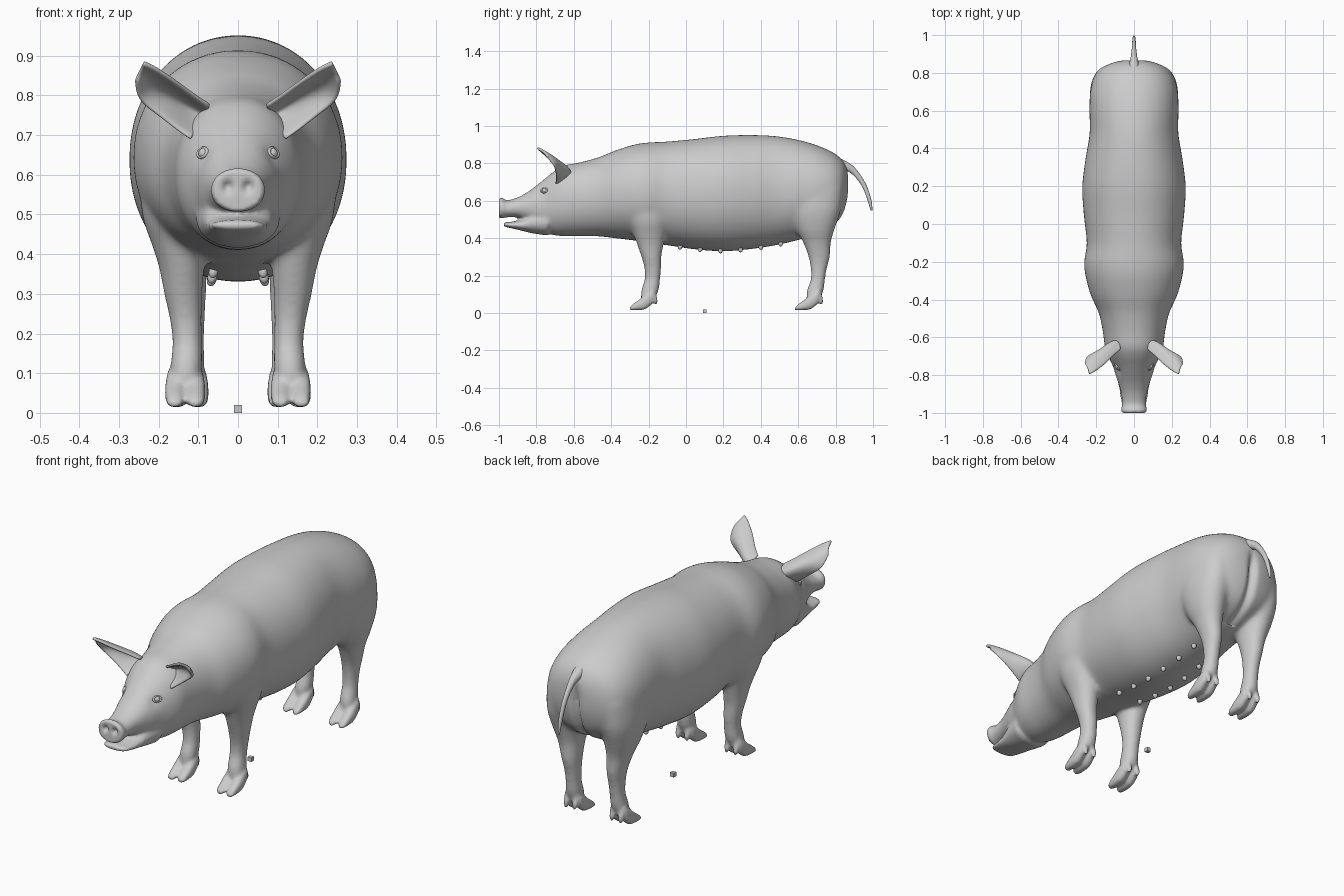
import bpy, bmesh, math
from mathutils import Vector

if "Cube" in bpy.data.objects:
    bpy.data.objects.remove(bpy.data.objects["Cube"])

X, Y, Z = Vector((1, 0, 0)), Vector((0, 1, 0)), Vector((0, 0, 1))


def spline(rows, sub=5):
    """Catmull-Rom through rows of numbers."""
    out = []
    for i in range(len(rows) - 1):
        p0, p1 = rows[max(i - 1, 0)], rows[i]
        p2, p3 = rows[i + 1], rows[min(i + 2, len(rows) - 1)]
        for k in range(sub):
            t = k / sub
            out.append([0.5 * (2 * b + (c - a) * t + (2 * a - 5 * b + 4 * c - d) * t * t
                               + (3 * b - a - 3 * c + d) * t ** 3)
                        for a, b, c, d in zip(p0, p1, p2, p3)])
    out.append(list(rows[-1]))
    return out


def loft(bm, rows, axis=None, n=32, power=2.1):
    """Skin of rounded rings; row = x, y, z, half width, half depth."""
    rows, rings = spline(rows), []
    for i, (x, y, z, ra, rb) in enumerate(rows):
        a, b = rows[max(i - 1, 0)], rows[min(i + 1, len(rows) - 1)]
        t = axis or (Vector(b[:3]) - Vector(a[:3])).normalized()
        w = t.cross(X).normalized()
        ring = []
        for k in range(n):
            c, s = math.cos(2 * math.pi * k / n), math.sin(2 * math.pi * k / n)
            c = math.copysign(abs(c) ** (2 / power), c)
            s = math.copysign(abs(s) ** (2 / power), s)
            ring.append(bm.verts.new(Vector((x, y, z)) + X * c * ra + w * s * rb))
        rings.append(ring)
    for r, q in zip(rings, rings[1:]):
        for k in range(n):
            bm.faces.new((r[k], r[(k + 1) % n], q[(k + 1) % n], q[k]))
    bm.faces.new(rings[0])
    bm.faces.new(rings[-1])


def along_y(rows, x=0, dy=0):
    return [(x, y + dy, (lo + hi) / 2, hw, (hi - lo) / 2) for y, lo, hi, hw in rows]


def finish(bm, name):
    bmesh.ops.recalc_face_normals(bm, faces=bm.faces)
    for f in bm.faces:
        f.smooth = True
    me = bpy.data.meshes.new(name)
    bm.to_mesh(me)
    bm.free()
    ob = bpy.data.objects.new(name, me)
    bpy.context.collection.objects.link(ob)
    return ob


def apply_all(ob):
    bpy.context.view_layer.objects.active = ob
    for m in list(ob.modifiers):
        bpy.ops.object.modifier_apply(modifier=m.name)


bm = bmesh.new()

# Head and trunk: y, bottom, top, half width
loft(bm, along_y([
    (-1.0, .510, .614, .062), (-.985, .506, .617, .069), (-.955, .512, .603, .063),
    (-.90, .510, .618, .067), (-.85, .49, .645, .080), (-.80, .455, .682, .097),
    (-.75, .43, .722, .113), (-.70, .415, .762, .137), (-.65, .41, .790, .155),
    (-.57, .41, .805, .165), (-.47, .41, .832, .187), (-.38, .40, .868, .228),
    (-.28, .388, .900, .256), (-.20, .375, .912, .264), (-.10, .362, .917, .250),
    (.05, .34, .931, .266), (.20, .33, .948, .274), (.35, .342, .952, .256),
    (.48, .362, .946, .235), (.60, .39, .926, .236), (.70, .42, .897, .232),
    (.78, .46, .862, .208), (.83, .51, .825, .165), (.858, .58, .78, .10),
    (.868, .64, .74, .04)]), Y, 48)

# Lower jaw
loft(bm, along_y([
    (-.975, .465, .480, .045), (-.96, .459, .486, .062), (-.92, .450, .490, .072),
    (-.87, .438, .505, .078), (-.82, .426, .54, .090), (-.74, .414, .56, .108)]), Y)

# Legs: x, y, z, half width, half depth
front_leg = [
    (.165, -.20, .62, .085, .13), (.163, -.20, .50, .079, .11), (.150, -.195, .42, .066, .086),
    (.142, -.19, .36, .056, .070), (.138, -.185, .30, .049, .054),
    (.132, -.178, .24, .041, .045), (.128, -.18, .18, .037, .041),
    (.130, -.193, .12, .039, .045), (.133, -.205, .075, .038, .035)]
hind_leg = [
    (.138, .68, .67, .090, .16), (.145, .685, .55, .088, .143), (.140, .69, .45, .073, .106),
    (.132, .70, .38, .055, .076), (.123, .712, .30, .043, .058), (.12, .71, .24, .037, .044),
    (.12, .705, .18, .034, .038), (.122, .691, .12, .037, .043), (.125, .68, .075, .037, .035)]
toe = [(-.303, .015, .026, .012), (-.288, .015, .044, .020), (-.25, .015, .072, .024),
       (-.215, .022, .10, .024), (-.18, .05, .12, .020)]

for s in (1, -1):
    for leg, dy in ((front_leg, 0), (hind_leg, .885)):
        loft(bm, [(s * r[0],) + r[1:] for r in leg], Z)
        fx = leg[-1][0]
        for side in (1, -1):
            # Cloven toes and dewclaws
            loft(bm, along_y(toe, s * (fx + side * .0265), dy), Y, 16, 2.5)
            cx = s * (fx + side * .024)
            loft(bm, [(cx, dy - .185, .12, .014, .018), (cx, dy - .172, .085, .015, .017),
                      (cx, dy - .163, .06, .012, .012), (cx, dy - .162, .046, .006, .006)], Z, 12)

pig = finish(bm, "body")
m = pig.modifiers.new("fuse", 'REMESH')
m.mode, m.voxel_size, m.use_smooth_shade = 'VOXEL', .008, True
apply_all(pig)

# Soften the joins of the trunk more than the face and feet
def clamp(v):
    return max(0.0, min(1.0, v))


group = pig.vertex_groups.new(name="soft")
for v in pig.data.vertices:
    w = clamp((v.co.z - .15) / .15) * clamp((v.co.y + .85) / .2)
    if w > 0:
        group.add([v.index], w, 'REPLACE')
for its, grp in ((30, "soft"), (3, "")):
    m = pig.modifiers.new("smooth", 'SMOOTH')
    m.factor, m.iterations, m.vertex_group = .5, its, grp
apply_all(pig)

# Sculpt nostrils, the groove between the hams and eye hollows
for v in pig.data.vertices:
    c = v.co
    ax = abs(c.x)
    if c.y < -.97:
        c.y += .02 * math.exp(-((ax - .025) / .010) ** 2 - ((c.z - .570) / .013) ** 2)
    if c.y > .7 and c.z < .76:
        c.y -= .025 * math.exp(-(ax / .02) ** 2) * clamp((.76 - c.z) / .1)
    if c.y < -.6 and c.z > .55:
        d = (ax - .085) ** 2 + (c.y + .775) ** 2 + (c.z - .645) ** 2
        c.x -= math.copysign(.006 * math.exp(-d / .03 ** 2), c.x)
pig.data.update()

# Ears: cupped sheet between an upper and a lower edge
upper = [(.070, -.665, .775), (.112, -.70, .802), (.158, -.745, .836), (.205, -.78, .868), (.238, -.797, .884)]
lower = [(.118, -.70, .690), (.145, -.695, .708), (.190, -.695, .742), (.247, -.705, .788), (.257, -.745, .838)]
bulge = [.065, .07, .055, .03, .008]
bm = bmesh.new()
grid = []
for u, l, b in spline([u + l + (b,) for u, l, b in zip(upper, lower, bulge)], 3) and \
        [(Vector(r[:3]), Vector(r[3:6]), r[6]) for r in
         spline([u + l + (b,) for u, l, b in zip(upper, lower, bulge)], 3)]:
    grid.append([bm.verts.new(u.lerp(l, k / 8) + Vector((-.1, 1, .15)) * b * math.sin(math.pi * k / 8))
                 for k in range(9)])
for r, q in zip(grid, grid[1:]):
    for k in range(8):
        bm.faces.new((r[k], r[k + 1], q[k + 1], q[k]))
ears = finish(bm, "ears")
m = ears.modifiers.new("thickness", 'SOLIDIFY')
m.thickness, m.offset = .014, 0
ears.modifiers.new("mirror", 'MIRROR')
m = ears.modifiers.new("round", 'SUBSURF')
m.levels = m.render_levels = 2

# Tail
bm = bmesh.new()
loft(bm, [(0, .80, .80, .035, .035), (0, .845, .787, .026, .027), (0, .885, .768, .017, .019),
          (0, .925, .725, .012, .014), (0, .958, .67, .010, .012), (0, .982, .60, .008, .010),
          (0, .992, .548, .004, .005)], None, 16)
finish(bm, "tail")

# Eyes with lids, and teats, seated on the skin
def seat(x, y, z):
    _, loc, nor, _ = pig.closest_point_on_mesh(Vector((x, y, z)))
    return loc, nor


for s in (1, -1):
    loc, nor = seat(s * .088, -.757, .655)
    bpy.ops.mesh.primitive_uv_sphere_add(segments=24, ring_count=12, radius=.015, location=loc - nor * .005)
    bpy.context.object.name = "eye"
    bpy.ops.object.shade_smooth()
    bpy.ops.mesh.primitive_torus_add(major_radius=.016, minor_radius=.0045, major_segments=28,
                                     minor_segments=10, location=loc + nor * .001,
                                     rotation=nor.to_track_quat('Z', 'Y').to_euler())
    bpy.context.object.name = "eyelid"
    bpy.context.object.scale = (1.1, .8, 1)
    bpy.ops.object.shade_smooth()
    for i in range(6):
        loc, nor = seat(s * .075, -.04 + .112 * i, .3)
        bpy.ops.mesh.primitive_uv_sphere_add(segments=16, ring_count=10, radius=.012, location=loc + nor * .003,
                                             rotation=nor.to_track_quat('Z', 'Y').to_euler())
        bpy.context.object.name = "teat"
        bpy.context.object.scale = (1, 1, 1.4)
        bpy.ops.object.shade_smooth()

# Small marker cube on the ground
bpy.ops.mesh.primitive_cube_add(size=.02, location=(0, .1, .01))
bpy.context.object.name = "ground_cube"
